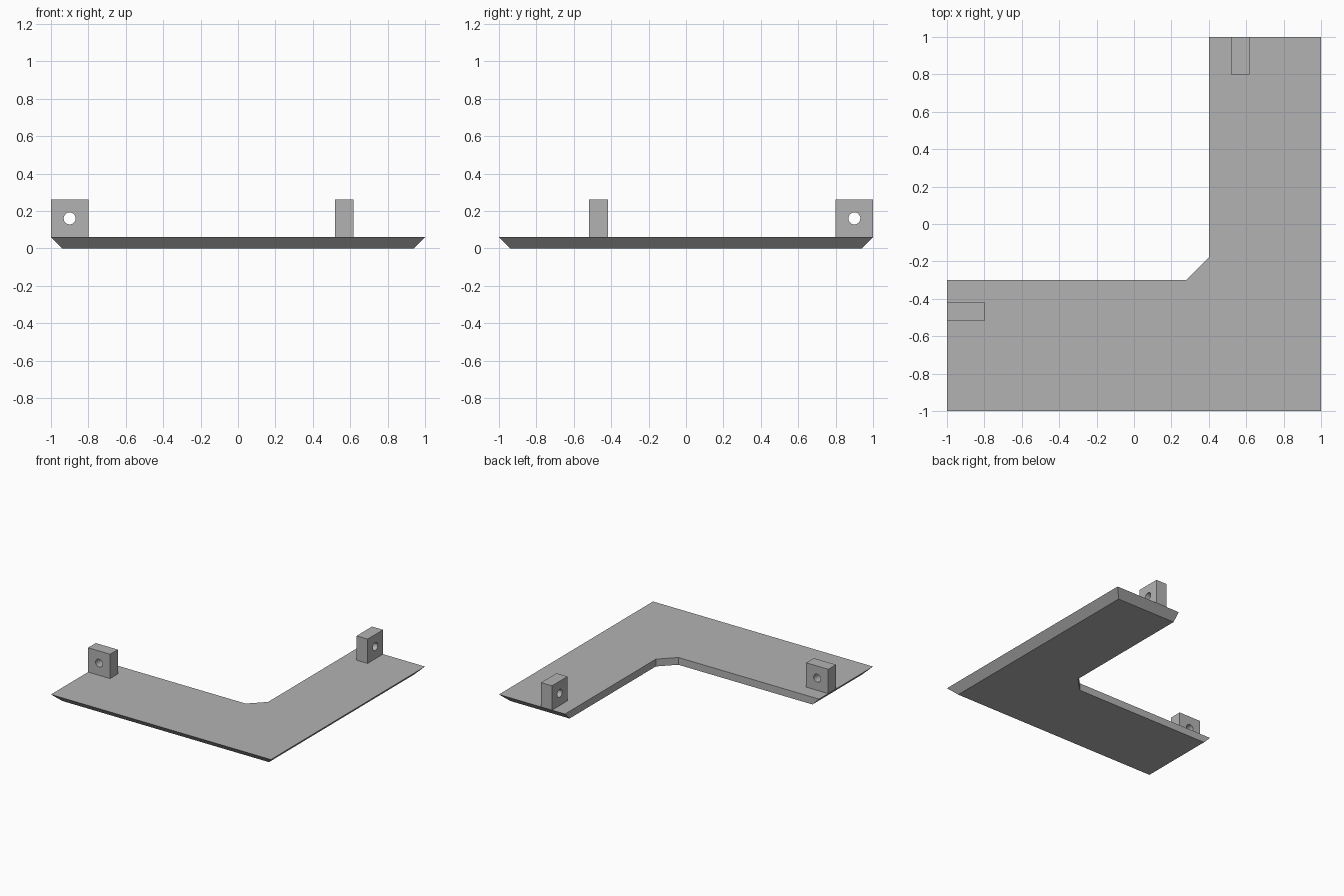
import bpy, bmesh
from math import radians
from mathutils import Vector

cube = bpy.data.objects.get("Cube")
if cube:
    bpy.data.objects.remove(cube, do_unlink=True)

grey = bpy.data.materials.new("plain grey")
grey.use_nodes = True
colour = (0.45, 0.45, 0.45, 1)
grey.diffuse_color = colour
grey.node_tree.nodes["Principled BSDF"].inputs["Base Color"].default_value = colour

THICK = 0.06
TAB = 0.2


def add_object(name, bm):
    bmesh.ops.recalc_face_normals(bm, faces=bm.faces)
    mesh = bpy.data.meshes.new(name)
    bm.to_mesh(mesh)
    bm.free()
    mesh.materials.append(grey)
    obj = bpy.data.objects.new(name, mesh)
    bpy.context.collection.objects.link(obj)
    return obj


# L-shaped plate: outer edges slope inward underneath, inner edges are vertical
outline = [(-1, -1), (1, -1), (1, 1), (0.4, 1), (0.4, -0.18), (0.28, -0.3), (-1, -0.3)]
bm = bmesh.new()
top = bm.faces.new([bm.verts.new((x, y, THICK)) for x, y in outline])
extruded = bmesh.ops.extrude_face_region(bm, geom=[top], use_keep_orig=True)
limit = 1 - THICK
for v in extruded["geom"]:
    if isinstance(v, bmesh.types.BMVert):
        v.co = Vector((max(-limit, min(limit, v.co.x)), max(-limit, min(limit, v.co.y)), 0))
add_object("corner_plate", bm)


# Upright mounting tabs, each with a round through-hole
def add_tab(name, centre, size, rotation):
    bm = bmesh.new()
    bmesh.ops.create_cube(bm, size=1)
    bmesh.ops.scale(bm, vec=size, verts=bm.verts)
    bmesh.ops.translate(bm, vec=centre, verts=bm.verts)
    tab = add_object(name, bm)

    bpy.ops.mesh.primitive_cylinder_add(vertices=32, radius=0.032, depth=0.3,
                                        location=centre, rotation=rotation)
    cutter = bpy.context.object
    cutter.name = "hole_cutter"
    cutter.hide_render = True
    cutter.data.materials.append(grey)
    hole = tab.modifiers.new("hole", 'BOOLEAN')
    hole.operation = 'DIFFERENCE'
    hole.solver = 'EXACT'
    hole.object = cutter

    bpy.ops.object.select_all(action='DESELECT')
    tab.select_set(True)
    bpy.context.view_layer.objects.active = tab
    bpy.ops.object.modifier_apply(modifier=hole.name)
    bpy.data.objects.remove(cutter, do_unlink=True)
    bpy.ops.object.shade_smooth_by_angle(angle=radians(30))


mid = THICK + TAB / 2
add_tab("right_mounting_tab", (-0.9, -0.468, mid), (TAB, 0.1, TAB), (radians(90), 0, 0))
add_tab("back_mounting_tab", (0.568, 0.9, mid), (0.1, TAB, TAB), (0, radians(90), 0))
